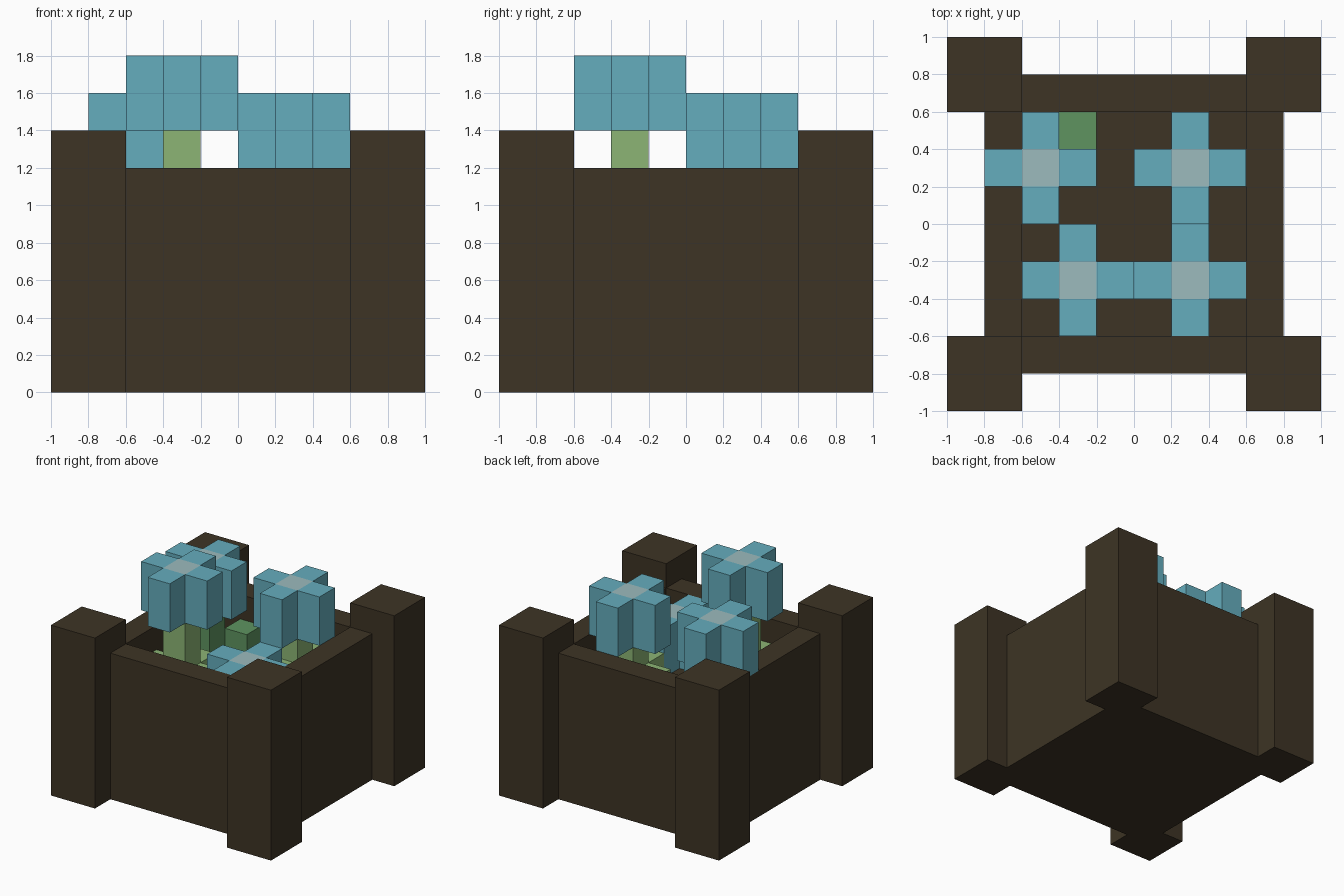
import bpy
import bmesh
from mathutils import Matrix, Vector

default = bpy.data.objects.get("Cube")
if default:
    bpy.data.objects.remove(default, do_unlink=True)

U = 0.2  # block size


def material(name, rgb):
    m = bpy.data.materials.new(name)
    m.use_nodes = True
    m.diffuse_color = (*rgb, 1)
    bsdf = m.node_tree.nodes["Principled BSDF"]
    bsdf.inputs["Base Color"].default_value = (*rgb, 1)
    bsdf.inputs["Roughness"].default_value = 0.9
    return m


wood = material("dark wood", (0.047, 0.034, 0.018))
petal = material("petal blue", (0.130, 0.418, 0.509))
pale = material("pale centre", (0.332, 0.497, 0.509))
leaf_green = material("leaf green", (0.262, 0.462, 0.178))
deep_green = material("deep green", (0.112, 0.296, 0.117))


def blocks(name, mat, boxes):
    """One object made of boxes, each given as (centre, size)."""
    bm = bmesh.new()
    for centre, size in boxes:
        scale = Matrix.Diagonal((*size, 1))
        bmesh.ops.create_cube(bm, size=1, matrix=Matrix.Translation(Vector(centre)) @ scale)
    mesh = bpy.data.meshes.new(name)
    bm.to_mesh(mesh)
    bm.free()
    mesh.materials.append(mat)
    ob = bpy.data.objects.new(name, mesh)
    bpy.context.collection.objects.link(ob)
    return ob


def column(x, y, z0, z1):
    return ((x, y, (z0 + z1) / 2), (U, U, z1 - z0))


def cross(x, y, z0, z1):
    """Four columns around a centre cell."""
    return [column(x + dx, y + dy, z0, z1)
            for dx, dy in ((U, 0), (-U, 0), (0, U), (0, -U))]


# Planter: corner posts, walls and soil
SOIL, WALL, POST = 0.8, 1.2, 1.4
signs = (-1, 1)
blocks("corner_posts", wood,
       [((sx * 0.8, sy * 0.8, POST / 2), (0.4, 0.4, POST)) for sx in signs for sy in signs])
blocks("front_back_walls", wood,
       [((0, s * 0.7, WALL / 2), (1.2, U, WALL)) for s in signs])
blocks("side_walls", wood,
       [((s * 0.7, 0, WALL / 2), (U, 1.2, WALL)) for s in signs])
blocks("soil", wood, [((0, 0, SOIL / 2), (1.2, 1.2, SOIL))])


def flower(name, x, y, top, green, leafy):
    base = top - 2 * U
    blocks(name + "_petals", petal, cross(x, y, base, top))
    blocks(name + "_centre", pale, [column(x, y, base, top)])
    if base > SOIL + 0.01:
        blocks(name + "_stem", green, [column(x, y, SOIL, base)])
    if leafy:
        blocks(name + "_leaves", green, cross(x, y, SOIL, SOIL + U))


# Flowers
flower("tall_flower", -0.3, -0.3, 1.8, leaf_green, True)
flower("back_left_flower", 0.3, 0.3, 1.6, leaf_green, True)
flower("back_right_flower", -0.5, 0.3, 1.6, deep_green, False)
flower("low_flower", 0.3, -0.3, 1.2, leaf_green, False)

# Single leaf beside the back right flower
blocks("side_leaf", deep_green, [column(-0.3, 0.5, SOIL, SOIL + U)])
